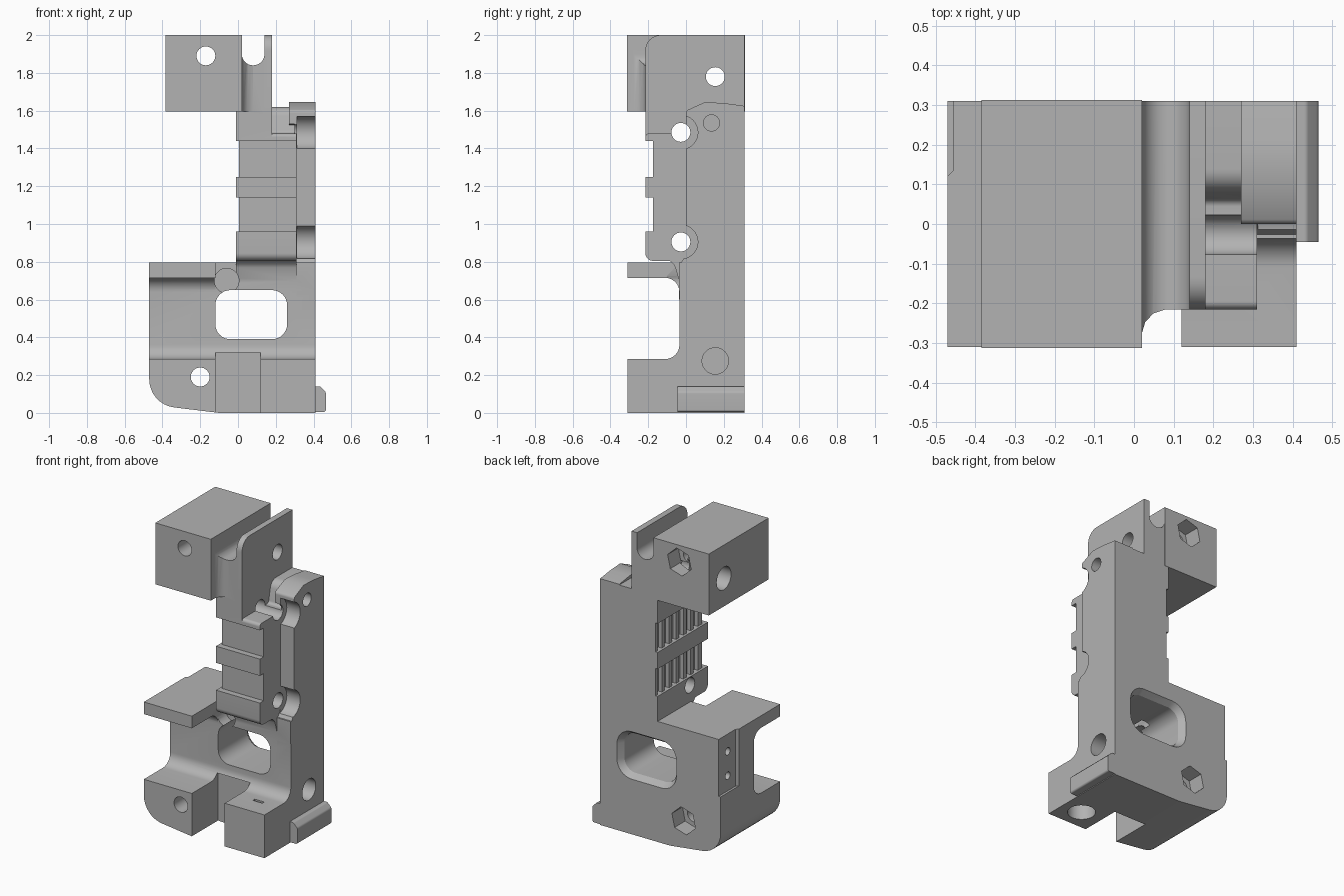
import bpy, bmesh, math
from mathutils import Vector

if "Cube" in bpy.data.objects:
    bpy.data.objects.remove(bpy.data.objects["Cube"], do_unlink=True)

grey = bpy.data.materials.new("mid grey")
grey.use_nodes = True
grey.diffuse_color = (0.45, 0.45, 0.45, 1)
grey.node_tree.nodes["Principled BSDF"].inputs["Base Color"].default_value = (0.45, 0.45, 0.45, 1)


def rounded(points):
    """Expand (a, b, radius) corners of an outline into arcs."""
    out, n = [], len(points)
    for i, p in enumerate(points):
        c = Vector(p[:2])
        if len(p) < 3:
            out.append(c)
            continue
        u = (Vector(points[i - 1][:2]) - c).normalized()
        v = (Vector(points[(i + 1) % n][:2]) - c).normalized()
        half = u.angle(v) / 2
        mid = c + (u + v).normalized() * p[2] / math.sin(half)
        t = p[2] / math.tan(half)
        a, b = c + u * t - mid, c + v * t - mid
        sweep = a.angle_signed(b)
        for k in range(9):
            ang = -sweep * k / 8
            out.append(mid + Vector((a.x * math.cos(ang) - a.y * math.sin(ang),
                                     a.x * math.sin(ang) + a.y * math.cos(ang))))
    return out


def prism(name, axis, points, lo, hi, end_points=None):
    """Extrude an outline along an axis, optionally tapering to another."""
    def place(p, d):
        return {"x": (d, p[0], p[1]), "y": (p[0], d, p[1]), "z": (p[0], p[1], d)}[axis]
    first, last = rounded(points), rounded(end_points or points)
    bm = bmesh.new()
    a = [bm.verts.new(place(p, lo)) for p in first]
    b = [bm.verts.new(place(p, hi)) for p in last]
    bm.faces.new(a)
    bm.faces.new(b[::-1])
    for i in range(len(a)):
        j = (i + 1) % len(a)
        bm.faces.new((a[j], a[i], b[i], b[j]))
    bmesh.ops.recalc_face_normals(bm, faces=bm.faces)
    mesh = bpy.data.meshes.new(name)
    bm.to_mesh(mesh)
    bm.free()
    mesh.materials.append(grey)
    obj = bpy.data.objects.new(name, mesh)
    bpy.context.collection.objects.link(obj)
    return obj


def rect(a0, a1, b0, b1, r=0):
    pts = [(a0, b0), (a1, b0), (a1, b1), (a0, b1)]
    return [p + (r,) for p in pts] if r else pts


def disc(a, b, r, sides=32, turn=0):
    return [(a + r * math.cos(turn + k * math.tau / sides),
             b + r * math.sin(turn + k * math.tau / sides)) for k in range(sides)]


def combine(target, other, operation):
    mod = target.modifiers.new("shape", "BOOLEAN")
    mod.operation, mod.object, mod.solver = operation, other, "EXACT"
    bpy.context.view_layer.update()
    graph = bpy.context.evaluated_depsgraph_get()
    mesh = bpy.data.meshes.new_from_object(target.evaluated_get(graph))
    target.modifiers.clear()
    target.data = mesh
    bpy.data.objects.remove(other, do_unlink=True)


def add(*args):
    combine(body, prism("addition", *args), "UNION")


def cut(*args):
    combine(body, prism("cutter", *args), "DIFFERENCE")


# Base with feet, back web and shelf
body = prism("bracket_body", "x", [
    (.31, 0), (-.31, 0), (-.31, .285), (-.035, .285, .075), (-.035, .715, .075),
    (-.31, .715), (-.31, .795), (.31, .795)], -.47, .41)
combine(body, prism("outline", "y", [
    (.41, 0), (.41, .9), (-.47, .9), (-.47, .045, .15), (-.1, 0)], -.4, .4), "INTERSECT")
cut("y", rect(-.12, .12, -.1, .32), -.4, -.036)
cut("z", rect(-.12, .5, -.4, -.036), .6, .9)

# Column with raised bands and a stepped top
add("x", [
    (.31, .6), (-.036, .6), (-.036, .70), (-.06, .78, .05), (-.085, .805, .02), (-.215, .805, .04),
    (-.215, .96), (-.175, .96), (-.175, 1.14), (-.215, 1.14), (-.215, 1.25),
    (-.175, 1.25), (-.175, 1.44), (-.215, 1.44), (-.215, 1.48, .02),
    (.06, 1.48, .02), (.09, 1.62, .06), (.31, 1.62)], -.01, .31)

# Side wall with its raised cap
add("x", [(.31, .5), (-.035, .5), (-.035, .78, .03), (0, .84, .03), (0, 1.6, .02),
          (.1, 1.645), (.2, 1.64), (.31, 1.625)], .30, .41)
add("x", [(.31, 1.5), (0, 1.53), (0, 1.6, .02), (.1, 1.645), (.2, 1.64), (.31, 1.625)], .27, .31)

# Clamp block, neck and fin
add("y", rect(-.385, .02, 1.595, 2), -.312, .312)
add("x", rect(-.215, .31, 1.44, 1.605), -.01, .18)
add("x", [(.31, 1.5), (-.215, 1.5), (-.215, 2, .08), (.31, 2)], .015, .18)
add("z", [(.0, -.2), (.0, -.29), (.02, -.275), (.028, -.248), (.048, -.226), (.08, -.215), (.08, -.2)], 1.595, 2)
cut("y", [(.02, 2.1), (.02, 1.84, .059), (.14, 1.84, .059), (.14, 2.1)], -.4, .4)

# Ribbed pockets on the column side
for low, high in ((.96, 1.14), (1.25, 1.44)):
    cut("z", rect(-.05, .005, -.3, .4), low, high)
    for k in range(6):
        y = -.13 + k * .075
        cut("z", rect(-.05, .03, y, y + .045), low, high)

# Window through the web, flared at the back
cut("y", rect(-.12, .26, .39, .65, .08), -.4, .4)
cut("y", rect(-.12, .26, .39, .65, .08), .27, .33, rect(-.16, .30, .35, .69, .12))

# Bolt holes with hexagonal nut pockets
for x, z in ((-.17, 1.89), (-.2, .19)):
    cut("y", disc(x, z, .05), -.4, .4)
    cut("y", disc(x, z, .09, 6, .3), .2, .4)

# Cross holes and counterbores
for z in (.905, 1.485):
    cut("x", disc(-.027, z, .05), -.1, .5)
    cut("x", disc(-.027, z, .09), .312, .5)
cut("x", disc(.155, 1.78, .05), -.1, .5)
cut("x", disc(.155, 1.78, .075), -.5, -.1)
cut("x", disc(.135, 1.535, .043), .3, .5)
cut("x", disc(.155, .275, .07), .25, .5)

# Foot socket, its slot, and the tool relief beside the column
cut("z", disc(.27, -.17, .085), -.1, .2)
cut("z", rect(.235, .305, -.18, -.16), .1, .4)
cut("y", disc(-.06, .70, .065), -.1, .05)

# Shallow side recess with two pilot holes
cut("z", [(-.5, .12), (-.47, .12), (-.455, .135), (-.455, .4), (-.5, .4)], .42, .9)
for z in (.52, .68):
    cut("x", disc(-0 + .215, z, .025, 16), -.5, -.3)

# Foot lip
lip = prism("foot_lip", "y", [(.41, .005), (.465, .005, .012), (.465, .11, .02), (.435, .14, .015), (.41, .14)],
            -.045, .31)

for obj in (body, lip):
    bpy.context.view_layer.objects.active = obj
    bpy.ops.object.select_all(action="DESELECT")
    obj.select_set(True)
    bpy.ops.object.shade_smooth_by_angle(angle=math.radians(30))
